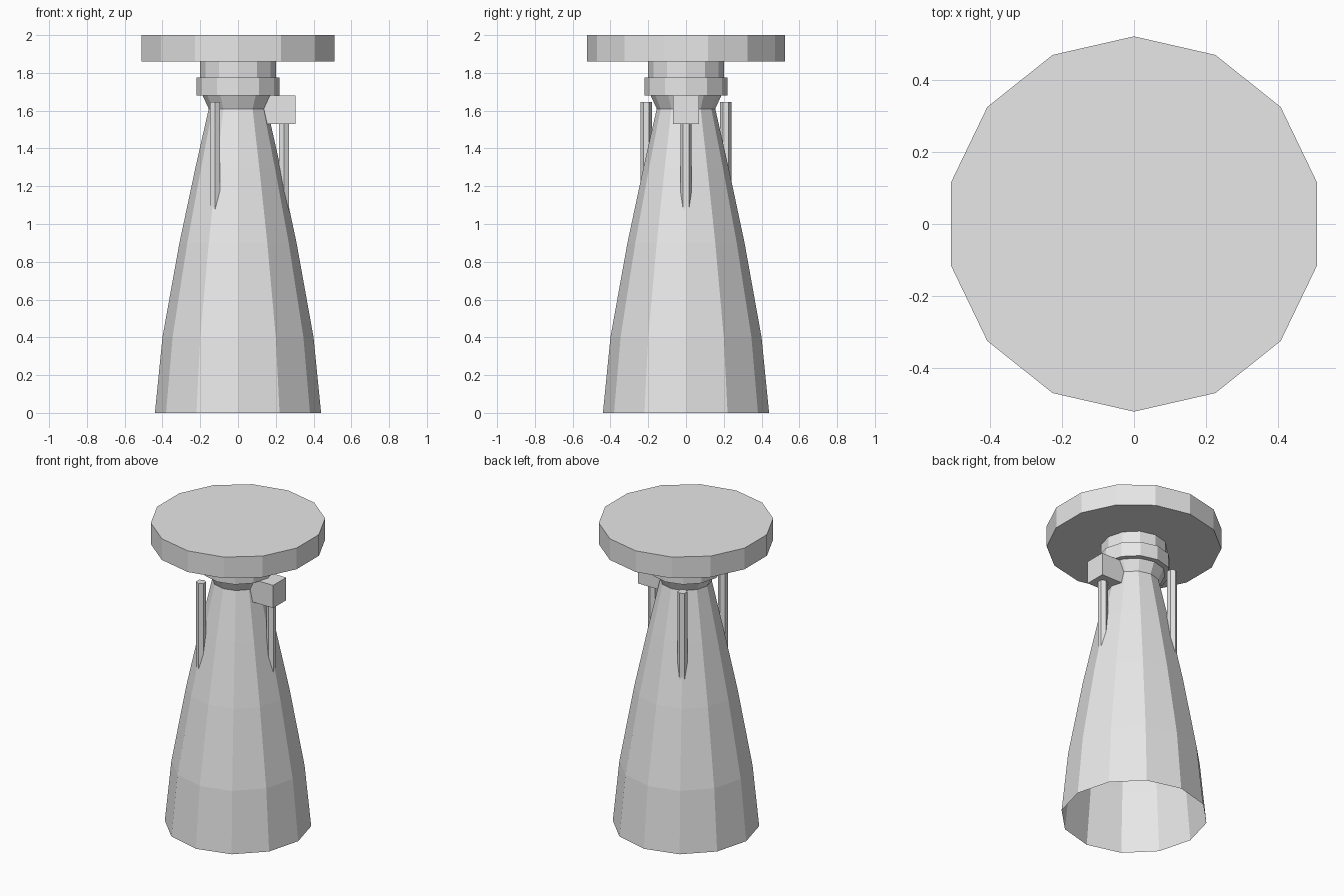
import bpy, bmesh, math

if "Cube" in bpy.data.objects:
    bpy.data.objects.remove(bpy.data.objects["Cube"])

grey = bpy.data.materials.new("light grey")
grey.diffuse_color = (0.8, 0.8, 0.8, 1)
grey.use_nodes = True
grey.node_tree.nodes["Principled BSDF"].inputs["Base Color"].default_value = grey.diffuse_color


def lathe(name, profile, sides, phase=0.0, centre=(0, 0), cap_bottom=True, cap_top=True):
    """Revolve (radius, z) pairs into a flat-faced solid or open shell."""
    bm = bmesh.new()
    rings = []
    for r, z in profile:
        angles = [phase + 2 * math.pi * i / sides for i in range(sides)]
        rings.append([bm.verts.new((centre[0] + r * math.cos(a),
                                    centre[1] + r * math.sin(a), z)) for a in angles])
    for low, high in zip(rings, rings[1:]):
        for i in range(sides):
            j = (i + 1) % sides
            bm.faces.new((low[i], low[j], high[j], high[i]))
    if cap_bottom:
        bm.faces.new(rings[0][::-1])
    if cap_top:
        bm.faces.new(rings[-1])
    return finish(name, bm)


def finish(name, bm):
    mesh = bpy.data.meshes.new(name)
    bm.to_mesh(mesh)
    bm.free()
    mesh.materials.append(grey)
    obj = bpy.data.objects.new(name, mesh)
    bpy.context.collection.objects.link(obj)
    return obj


def box(name, lo, hi):
    bm = bmesh.new()
    bmesh.ops.create_cube(bm, size=1)
    for v in bm.verts:
        v.co = [(a + b) / 2 + c * (b - a) for a, b, c in zip(lo, hi, v.co)]
    return finish(name, bm)


# Open bell with a narrow throat, flaring up into the collar and neck
lathe("nozzle_bell",
      [(0.44, 0), (0.40, 0.40), (0.31, 0.90), (0.225, 1.30), (0.155, 1.61),
       (0.187, 1.68), (0.22, 1.68), (0.22, 1.775), (0.20, 1.775), (0.20, 1.86)],
      12, cap_bottom=False, cap_top=False)

# Mounting plate, with corners towards front and back
lathe("top_plate", [(0.523, 1.86), (0.523, 2.0)], 14, phase=math.pi / 2)

# Three hexagonal pipes running down into the bell
for k in range(3):
    a = k * 2 * math.pi / 3
    lathe(f"side_pipe_{k + 1}", [(0.03, 1.05), (0.03, 1.645)], 6, phase=math.pi / 2,
          centre=(0.243 * math.cos(a), 0.243 * math.sin(a)))

# Control box on the throat, above one pipe
box("control_box", (0.13, -0.068, 1.53), (0.305, 0.068, 1.68))
